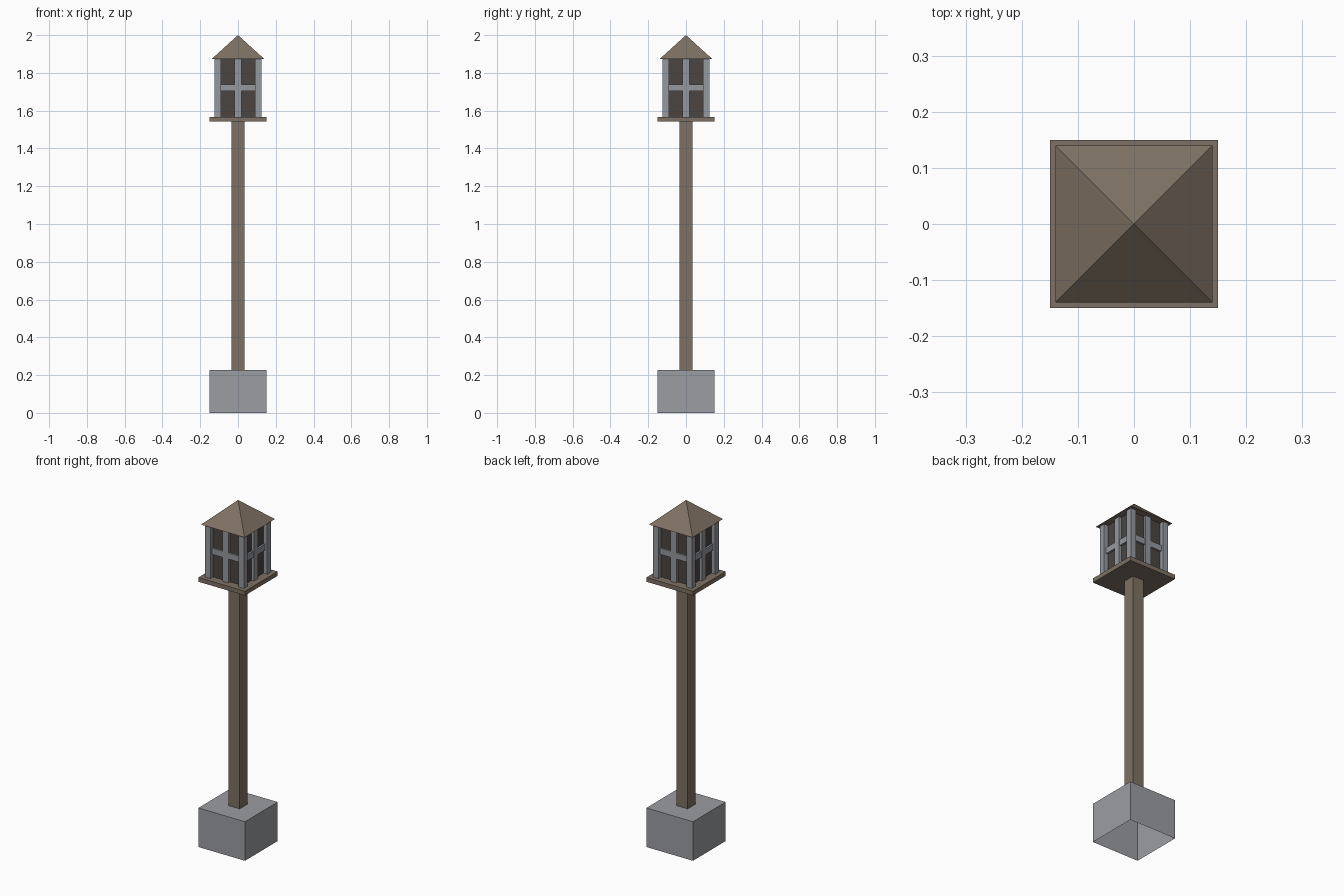
import bpy, bmesh
from mathutils import Matrix
from math import pi

if "Cube" in bpy.data.objects:
    bpy.data.objects.remove(bpy.data.objects["Cube"])


def material(name, rgb):
    m = bpy.data.materials.new(name)
    m.diffuse_color = (*rgb, 1)
    m.use_nodes = True
    m.node_tree.nodes["Principled BSDF"].inputs["Base Color"].default_value = m.diffuse_color
    return m


wood = material("weathered_wood", (0.21, 0.165, 0.125))
stone = material("stone", (0.33, 0.34, 0.36))
metal = material("frame_metal", (0.30, 0.32, 0.35))
dark = material("dark_glass", (0.07, 0.06, 0.055))


def add_box(bm, x0, x1, y0, y1, z0, z1, turn=0.0):
    """Add a box to bm, turned about the vertical axis."""
    mat = (Matrix.Rotation(turn, 4, 'Z')
           @ Matrix.Translation(((x0 + x1) / 2, (y0 + y1) / 2, (z0 + z1) / 2))
           @ Matrix.Diagonal((x1 - x0, y1 - y0, z1 - z0, 1)))
    bmesh.ops.create_cube(bm, size=1, matrix=mat)


def finish(bm, name, mat):
    mesh = bpy.data.meshes.new(name)
    bm.to_mesh(mesh)
    bm.free()
    mesh.materials.append(mat)
    ob = bpy.data.objects.new(name, mesh)
    bpy.context.collection.objects.link(ob)
    return ob


def square_box(name, half, z0, z1, mat, open_bottom=False):
    bm = bmesh.new()
    add_box(bm, -half, half, -half, half, z0, z1)
    if open_bottom:
        bm.normal_update()
        bmesh.ops.delete(bm, geom=[f for f in bm.faces if f.normal.z < -0.9],
                         context='FACES')
    return finish(bm, name, mat)


BASE_TOP, TRAY_BOTTOM, TRAY_TOP, EAVES, PEAK = 0.227, 1.542, 1.567, 1.873, 2.0

# Hollow stone footing, wooden post and tray
square_box("footing", 0.15, 0, BASE_TOP, stone, open_bottom=True)
square_box("post", 0.035, BASE_TOP, TRAY_BOTTOM, wood)
square_box("lantern_tray", 0.15, TRAY_BOTTOM, TRAY_TOP, wood)

# Dark lantern core
square_box("lantern_glass", 0.10, TRAY_TOP, EAVES, dark)

# Corner posts and window bars, repeated on all four sides
corners, uprights, rails = bmesh.new(), bmesh.new(), bmesh.new()
for i in range(4):
    a = i * pi / 2
    add_box(corners, 0.09, 0.125, 0.09, 0.125, TRAY_TOP, EAVES, a)
    add_box(uprights, -0.018, 0.018, -0.115, -0.098, TRAY_TOP, EAVES, a)
    add_box(rails, -0.092, 0.092, -0.111, -0.098, 1.703, 1.738, a)
finish(corners, "corner_posts", metal)
finish(uprights, "window_uprights", metal)
finish(rails, "window_rails", metal)

# Pyramid roof
bm = bmesh.new()
h = 0.14
base = [bm.verts.new((x, y, EAVES)) for x, y in ((-h, -h), (h, -h), (h, h), (-h, h))]
tip = bm.verts.new((0, 0, PEAK))
for i in range(4):
    bm.faces.new((base[i], base[(i + 1) % 4], tip))
bm.faces.new(base[::-1])
finish(bm, "roof", wood)
